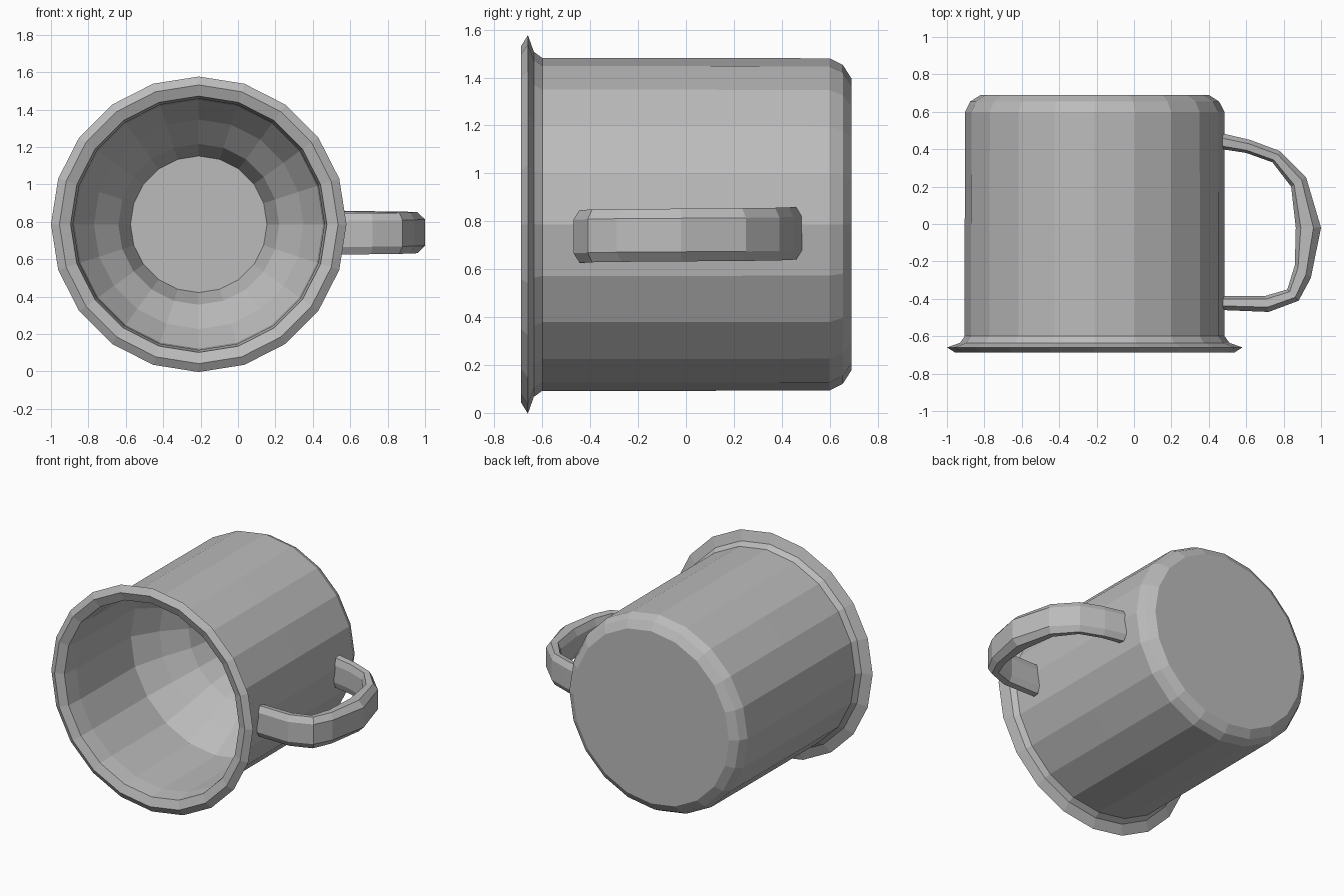
import bpy, bmesh, math
from mathutils import Vector

if "Cube" in bpy.data.objects:
    bpy.data.objects.remove(bpy.data.objects["Cube"])

SIDES = 20
CX, CZ = -0.21, 0.787      # axis of the mug, which lies along y

grey = bpy.data.materials.new("plain grey")
grey.diffuse_color = (0.5, 0.5, 0.5, 1)
grey.use_nodes = True
grey.node_tree.nodes["Principled BSDF"].inputs["Base Color"].default_value = grey.diffuse_color


def finish(bm, name):
    bmesh.ops.recalc_face_normals(bm, faces=bm.faces)
    me = bpy.data.meshes.new(name)
    bm.to_mesh(me)
    bm.free()
    me.materials.append(grey)
    ob = bpy.data.objects.new(name, me)
    bpy.context.collection.objects.link(ob)
    return ob


def skin(bm, rings):
    """Join successive rings of vertices and cap both ends."""
    for a, b in zip(rings, rings[1:]):
        n = len(a)
        for i in range(n):
            j = (i + 1) % n
            bm.faces.new((a[i], a[j], b[j], b[i]))
    bm.faces.new(rings[0])
    bm.faces.new(rings[-1])


# Mug body: (radius, y) from outer base, over the flared rim, to the inner floor
profile = [(0.61, 0.69), (0.665, 0.655), (0.693, 0.60), (0.695, 0.0),
           (0.695, -0.60), (0.72, -0.635), (0.79, -0.66), (0.745, -0.688),
           (0.685, -0.665), (0.672, -0.55), (0.665, 0.05), (0.56, 0.22),
           (0.43, 0.36), (0.365, 0.55)]
bm = bmesh.new()
rings = []
for r, y in profile:
    ring = []
    for i in range(SIDES):
        a = 2 * math.pi * i / SIDES
        ring.append(bm.verts.new((CX + r * math.cos(a), y, CZ + r * math.sin(a))))
    rings.append(ring)
skin(bm, rings)
finish(bm, "mug_body")

# Handle: outer and inner outline points (x, y), swept with a bevelled section
outer = [(0.47, 0.485), (0.62, 0.45), (0.78, 0.39), (0.92, 0.25), (1.0, -0.02),
         (0.945, -0.29), (0.88, -0.41), (0.72, -0.47), (0.47, -0.46)]
inner = [(0.47, 0.40), (0.60, 0.38), (0.74, 0.33), (0.84, 0.20), (0.865, -0.02),
         (0.86, -0.22), (0.82, -0.35), (0.70, -0.385), (0.47, -0.385)]
section = [(0, -0.07), (0, 0.07), (0.3, 0.11), (0.8, 0.105),
           (1, 0.06), (1, -0.06), (0.8, -0.105), (0.3, -0.11)]
bm = bmesh.new()
rings = []
for k, (o, i) in enumerate(zip(outer, inner)):
    zc = 0.75 - 0.015 * k / (len(outer) - 1)
    o, i = Vector(o), Vector(i)
    ring = []
    for t, dz in section:
        p = o.lerp(i, t)
        ring.append(bm.verts.new((p.x, p.y, zc + dz)))
    rings.append(ring)
skin(bm, rings)
finish(bm, "handle")
